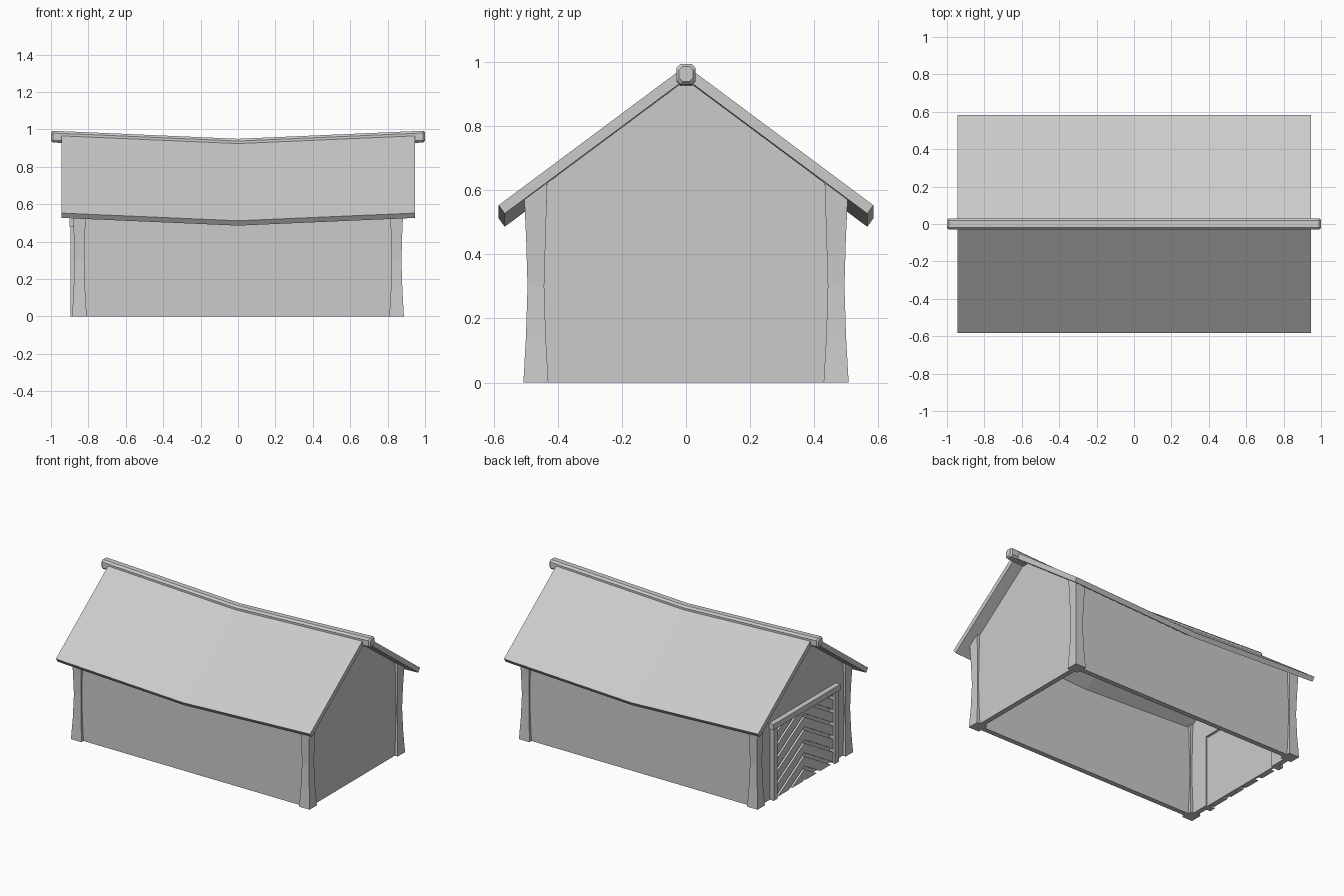
import bpy, bmesh
from mathutils import Vector

if "Cube" in bpy.data.objects:
    bpy.data.objects.remove(bpy.data.objects["Cube"])

PX, PY = 0.848, 0.468      # corner post centres
DW, DH = 0.31, 0.485       # door opening half width and height


def sag(x):
    return 0.041 * (1 - abs(x) / 0.945)


def under(x, y):
    """Height just inside the roof slab above a point."""
    return 0.957 - 0.744 * abs(y) - sag(x)


def finish(name, bm):
    bmesh.ops.recalc_face_normals(bm, faces=bm.faces)
    me = bpy.data.meshes.new(name)
    bm.to_mesh(me)
    bm.free()
    ob = bpy.data.objects.new(name, me)
    bpy.context.collection.objects.link(ob)
    return ob


def add_loft(bm, rings):
    rows = [[bm.verts.new(p) for p in r] for r in rings]
    n = len(rows[0])
    for a, b in zip(rows, rows[1:]):
        for i in range(n):
            j = (i + 1) % n
            bm.faces.new((a[i], a[j], b[j], b[i]))
    bm.faces.new(rows[0])
    bm.faces.new(rows[-1])


def loft(name, rings):
    bm = bmesh.new()
    add_loft(bm, rings)
    return finish(name, bm)


def extrude_x(name, profile, xs, sagging=False):
    return loft(name, [[(x, y, z - (sag(x) if sagging else 0))
                        for y, z in profile] for x in xs])


def rect(y0, y1, z0, z1):
    return [(y0, z0), (y1, z0), (y1, z1), (y0, z1)]


# Sagging roof
extrude_x("roof", [(-0.584, 0.553), (0, 0.988), (0.584, 0.553),
                   (0.565, 0.527), (0, 0.947), (-0.565, 0.527)],
          (-0.945, 0, 0.945), True)

# Ridge beam with chamfered edges and ends
def beam_profile(inset):
    w, lo, hi, c = 0.03 - inset, 0.928 + inset, 0.991 - inset, 0.012
    return [(-w + c, lo), (w - c, lo), (w, lo + c), (w, hi - c),
            (w - c, hi), (-w + c, hi), (-w, hi - c), (-w, lo + c)]

loft("ridge_beam", [[(x, y, z - sag(x)) for y, z in beam_profile(i)]
                    for x, i in ((-1, 0.008), (-0.99, 0), (0, 0),
                                 (0.99, 0), (1, 0.008))])

# Flared corner posts, cut to the roof slope
for sx, ex in ((-1, "left"), (1, "right")):
    for sy, ey in ((-1, "front"), (1, "back")):
        rings = []
        for z, h in ((0, 0.039), (0.14, 0.031), (0.3, 0.026),
                     (0.44, 0.030), (None, 0.036)):
            ring = []
            for a, b in ((-1, -1), (1, -1), (1, 1), (-1, 1)):
                x, y = sx * PX + a * h, sy * PY + b * h
                ring.append((x, y, under(x, y) if z is None else z))
            rings.append(ring)
        loft(f"{ey}_{ex}_post", rings)

# Long side walls, tops following the sag
T = 0.017
for s, n in ((-1, "front_wall"), (1, "back_wall")):
    y0, y1 = s * (PY - T), s * (PY + T)
    loft(n, [[(x, y0, 0), (x, y1, 0), (x, y1, under(x, y1)),
              (x, y0, under(x, y0))] for x in (-PX, 0, PX)])

# Gable walls, the left one with a door opening
top = [(PY, 0), (PY, under(PX, PY)), (0, under(PX, 0)),
       (-PY, under(PX, PY)), (-PY, 0)]
opening = [(-DW, 0), (-DW, DH), (DW, DH), (DW, 0)]
extrude_x("right_gable", top, (PX - T, PX + T))
extrude_x("left_gable", top + opening, (-PX - T, -PX + T))

# Door frame
for s, n in ((-1, "front"), (1, "back")):
    a, b = sorted((s * (DW - 0.005), s * (DW + 0.035)))
    extrude_x(f"door_jamb_{n}", rect(a, b, 0, DH), (-0.895, -0.84))
extrude_x("door_lintel", rect(-DW - 0.045, DW + 0.045, DH - 0.005, DH + 0.033),
          (-0.90, -0.84))

# Door backing panel
extrude_x("door_panel", rect(-DW, DW, 0, DH), (-0.855, -0.842))

# Chevron door planks, trimmed to the opening
bm = bmesh.new()
rise, pitch, width = 0.18, 0.088, 0.066
for s in (-1, 1):
    for i in range(8):
        z = i * pitch + 0.01
        prof = [(0, z), (s * DW, z - rise), (s * DW, z - rise + width),
                (0, z + width)]
        add_loft(bm, [[(x, y, w) for y, w in prof] for x in (-0.88, -0.853)])
for co, no in (((0, 0, 0), (0, 0, -1)), ((0, 0, DH), (0, 0, 1))):
    bmesh.ops.bisect_plane(bm, geom=bm.verts[:] + bm.edges[:] + bm.faces[:],
                           plane_co=Vector(co), plane_no=Vector(no),
                           clear_outer=True)
    bmesh.ops.holes_fill(bm, edges=[e for e in bm.edges if e.is_boundary], sides=0)
finish("door_planks", bm)
